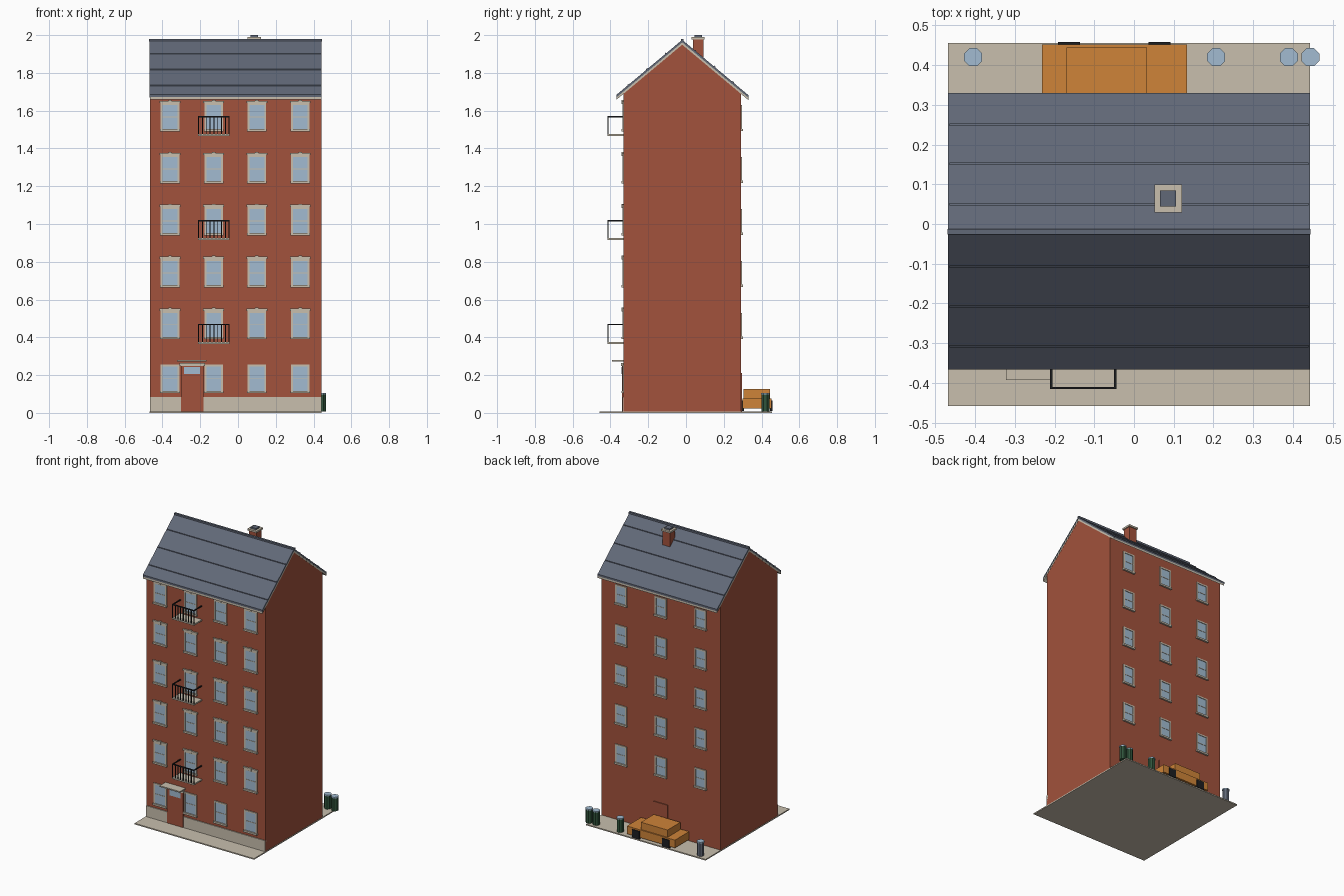
import bpy
import bmesh
import math
from mathutils import Matrix

cube = bpy.data.objects.get("Cube")
if cube:
    bpy.data.objects.remove(cube, do_unlink=True)


def material(name, rgb):
    m = bpy.data.materials.new(name)
    m.use_nodes = True
    color = (*rgb, 1)
    m.diffuse_color = color
    node = next(n for n in m.node_tree.nodes if n.type == 'BSDF_PRINCIPLED')
    node.inputs["Base Color"].default_value = color
    return m


BRICK = material("brick red", (0.36, 0.085, 0.045))
STONE = material("pale stone", (0.58, 0.52, 0.42))
GLASS = material("window blue", (0.36, 0.50, 0.64))
SLATE = material("roof slate", (0.12, 0.14, 0.185))
IRON = material("black iron", (0.012, 0.013, 0.015))
ORANGE = material("car orange", (0.62, 0.23, 0.04))
GREEN = material("bin green", (0.03, 0.09, 0.045))


class Part:
    """Collects boxes, prisms and cylinders into one object."""

    def __init__(self, name):
        self.name, self.bm, self.mats = name, bmesh.new(), []

    def paint(self, faces, mat):
        if mat not in self.mats:
            self.mats.append(mat)
        for f in faces:
            f.material_index = self.mats.index(mat)

    def box(self, x, y, z, mat):
        size = [b - a for a, b in (x, y, z)]
        mid = [(a + b) / 2 for a, b in (x, y, z)]
        mtx = Matrix.Translation(mid) @ Matrix.Diagonal((*size, 1))
        vs = bmesh.ops.create_cube(self.bm, size=1, matrix=mtx)["verts"]
        self.paint({f for v in vs for f in v.link_faces}, mat)
        return self

    def prism(self, profile, x, mat):
        """Extrude a (y, z) outline along x."""
        a, b = ([self.bm.verts.new((px, *p)) for p in profile] for px in x)
        n = len(profile)
        faces = [self.bm.faces.new(a), self.bm.faces.new(b[::-1])]
        for i in range(n):
            j = (i + 1) % n
            faces.append(self.bm.faces.new((a[i], b[i], b[j], a[j])))
        self.paint(faces, mat)
        return self

    def cylinder(self, r, z, mat, sides=8):
        mtx = Matrix.Translation((0, 0, sum(z) / 2)) @ Matrix.Rotation(math.pi / sides, 4, 'Z')
        vs = bmesh.ops.create_cone(self.bm, cap_ends=True, segments=sides, radius1=r,
                                   radius2=r, depth=z[1] - z[0], matrix=mtx)["verts"]
        self.paint({f for v in vs for f in v.link_faces}, mat)
        return self

    def mesh(self):
        bmesh.ops.recalc_face_normals(self.bm, faces=self.bm.faces)
        me = bpy.data.meshes.new(self.name)
        self.bm.to_mesh(me)
        self.bm.free()
        for m in self.mats:
            me.materials.append(m)
        return me

    def done(self):
        return place(self.name, self.mesh())


def place(name, me, loc=(0, 0, 0), turn=0):
    ob = bpy.data.objects.new(name, me)
    ob.location, ob.rotation_euler.z = loc, turn
    bpy.context.collection.objects.link(ob)
    return ob


FRONT, BACK, RIDGE = -0.33, 0.29, -0.02
LEFT, RIGHT = -0.468, 0.443
WALL_X = (LEFT + 0.002, RIGHT - 0.002)
SLOPE = 0.836


def roof_z(y, drop=0.0):
    return 1.975 - drop - SLOPE * abs(y - RIDGE)


def chevron(top, bottom):
    ys = (-0.367, RIDGE, 0.33)
    return ([(y, roof_z(y, top)) for y in ys]
            + [(y, roof_z(y, bottom)) for y in reversed(ys)])


# Ground
Part("front_pavement").box((LEFT, RIGHT), (-0.458, FRONT), (0, 0.008), STONE).done()
Part("back_yard").box((LEFT, RIGHT), (FRONT, 0.456), (0, 0.008), STONE).done()

# Walls and plinth
gable = [(FRONT, 0.004), (FRONT, roof_z(FRONT, 0.026)), (RIDGE, roof_z(RIDGE, 0.026)),
         (BACK, roof_z(BACK, 0.026)), (BACK, 0.004)]
Part("brick_walls").prism(gable, WALL_X, BRICK).done()
Part("front_plinth").box(WALL_X, (FRONT - 0.006, FRONT + 0.01), (0.004, 0.083), STONE).done()

# Roof
Part("verge_boards").prism(chevron(0.013, 0.026), (LEFT + 0.001, RIGHT - 0.001), STONE).done()
Part("roof_slopes").prism(chevron(0, 0.0135), (LEFT, RIGHT), SLATE).done()
courses = Part("roof_courses")
for y in (-0.308, -0.208, -0.108, 0.05, 0.152, 0.25):
    edge = [(y - 0.003, 0.002), (y + 0.003, 0.002), (y + 0.003, -0.005), (y - 0.003, -0.005)]
    courses.prism([(py, roof_z(py, d)) for py, d in edge], (LEFT + 0.003, RIGHT - 0.003), SLATE)
courses.done()
Part("ridge_cap").box((LEFT - 0.002, RIGHT + 0.002), (-0.027, -0.012), (1.966, 1.98), SLATE).done()

# Chimney
chimney = Part("chimney")
for half, z, mat in ((0.028, (1.86, 1.978), BRICK), (0.035, (1.978, 1.99), STONE),
                     (0.02, (1.99, 2.0), SLATE)):
    chimney.box((0.086 - half, 0.086 + half), (0.064 - half, 0.064 + half), z, mat)
chimney.done()


# Windows, built facing -y with the sill at z = 0
def window(name, w, h, hood):
    p, f = Part(name), 0.01
    p.box((-w + f, w - f), (-0.002, 0.004), (f, h - f), GLASS)
    for s in (-1, 1):
        p.box(sorted((s * w, s * (w - f))), (-0.006, 0.004), (0, h), STONE)
    p.box((-w, w), (-0.006, 0.004), (h - f, h), STONE)
    p.box((-w + f, w - f), (-0.004, 0.004), (h / 2 - 0.002, h / 2 + 0.002), STONE)
    p.box((-w - 0.003, w + 0.003), (-0.012, 0.004), (-0.002, f), STONE)
    if hood:
        p.box((-w - 0.006, w + 0.006), (-0.009, 0.004), (h, h + 0.012), STONE)
        p.box((-0.009, 0.009), (-0.012, 0.004), (h - 0.004, h + 0.017), STONE)
    return p.mesh()


floors = [0.392 + 0.275 * i for i in range(5)]
columns = [-0.36, -0.129, 0.1, 0.33]
tall = window("sash_window", 0.049, 0.148, True)
ground = window("ground_window", 0.049, 0.15, False)
rear = window("rear_window", 0.044, 0.135, False)
for x in columns:
    place("ground_window", ground, (x, FRONT, 0.106))
    for z in floors:
        place("front_window", tall, (x, FRONT, z))
for x in (-0.315, -0.0125, 0.29):
    for z in floors:
        place("rear_window", rear, (x, BACK, z + 0.002), math.pi)

# Doors
Part("front_door").box((-0.303, -0.182), (-0.338, -0.32), (0.008, 0.25), BRICK).done()
Part("door_light").box((-0.285, -0.2), (-0.341, -0.33), (0.205, 0.243), GLASS).done()
Part("door_header").box((-0.31, -0.175), (-0.344, -0.32), (0.248, 0.264), STONE).done()
Part("door_canopy").box((-0.322, -0.168), (-0.393, -0.32), (0.273, 0.281), STONE).done()
Part("back_door").box((-0.065, 0.04), (0.28, 0.296), (0.008, 0.212), BRICK).done()

# Balconies
bal = Part("balcony")
x0, x1, y0 = -0.211, -0.044, -0.416
bal.box((x0, x1), (y0, FRONT), (0, 0.01), STONE)
bal.box((x0, x1), (y0, y0 + 0.006), (0.098, 0.105), IRON)
for x in (x0, x1 - 0.006):
    bal.box((x, x + 0.006), (y0, FRONT), (0.098, 0.105), IRON)
bars = 9
for i in range(bars):
    x = x0 + (x1 - x0 - 0.005) * i / (bars - 1)
    bal.box((x, x + 0.005), (y0, y0 + 0.005), (0.008, 0.1), IRON)
balcony = bal.mesh()
for z in floors[::2]:
    place("balcony", balcony, (0, 0, z - 0.026))

# Parked car
car = Part("parked_car")
car.box((-0.232, 0.134), (0.298, 0.452), (0.022, 0.076), ORANGE)
car.box((-0.17, 0.033), (0.304, 0.444), (0.076, 0.126), ORANGE)
for x in (-0.164, 0.064):
    for y in (0.294, 0.444):
        car.box((x - 0.028, x + 0.028), (y, y + 0.014), (0.01, 0.066), IRON)
car.done()


# Bins
def bin_mesh(name, mat):
    p = Part(name)
    p.cylinder(0.0225, (0.008, 0.098), mat).cylinder(0.0245, (0.098, 0.106), GLASS)
    return p.mesh()


green_bin, slate_bin = bin_mesh("green_bin", GREEN), bin_mesh("slate_bin", SLATE)
for x in (0.207, 0.39, 0.444):
    place("green_bin", green_bin, (x, 0.42, 0))
place("slate_bin", slate_bin, (-0.405, 0.42, 0))
